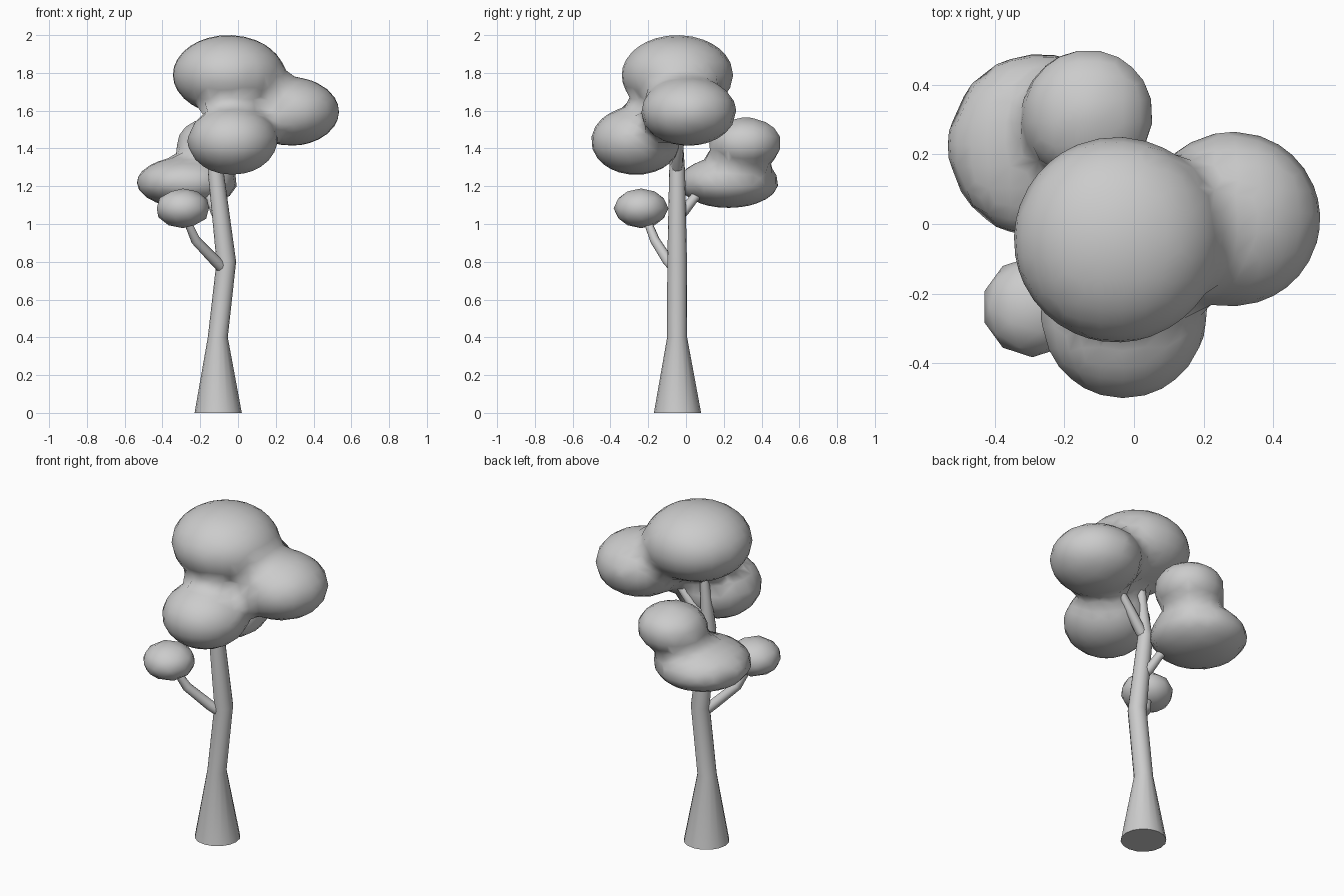
import bpy, bmesh, math
from mathutils import Vector, Matrix

if "Cube" in bpy.data.objects:
    bpy.data.objects.remove(bpy.data.objects["Cube"])


def finish(name, bm, angle=60):
    bmesh.ops.recalc_face_normals(bm, faces=bm.faces)
    me = bpy.data.meshes.new(name)
    bm.to_mesh(me)
    bm.free()
    ob = bpy.data.objects.new(name, me)
    bpy.context.collection.objects.link(ob)
    bpy.ops.object.select_all(action='DESELECT')
    ob.select_set(True)
    bpy.context.view_layer.objects.active = ob
    bpy.ops.object.shade_smooth_by_angle(angle=math.radians(angle))
    return ob


def tube(name, path, sides, upright=False):
    """Tapered tube through (x, y, z, radius) points."""
    bm = bmesh.new()
    pts = [Vector(p[:3]) for p in path]
    rings = []
    for i, p in enumerate(path):
        d = pts[min(i + 1, len(pts) - 1)] - pts[max(i - 1, 0)]
        rot = Matrix() if upright else d.to_track_quat('Z', 'Y').to_matrix().to_4x4()
        ring = []
        for s in range(sides):
            a = 2 * math.pi * s / sides
            ring.append(bm.verts.new(pts[i] + rot @ Vector((math.cos(a), math.sin(a), 0)) * p[3]))
        rings.append(ring)
    for a, b in zip(rings, rings[1:]):
        for s in range(sides):
            t = (s + 1) % sides
            bm.faces.new((a[s], a[t], b[t], b[s]))
    bm.faces.new(rings[0])
    bm.faces.new(rings[-1])
    return finish(name, bm)


def add_blob(bm, blob, subdiv):
    x, y, z, r, rz = blob
    m = Matrix.Translation((x, y, z)) @ Matrix.Diagonal((r, r, rz, 1))
    bmesh.ops.create_icosphere(bm, subdivisions=subdiv, radius=1, matrix=m)


def field(p, blobs, k=0.035):
    """Smoothly blended distance to a group of ellipsoids."""
    total = 0
    for x, y, z, r, rz in blobs:
        v = p - Vector((x, y, z))
        q = Vector((v.x / r, v.y / r, v.z / rz))
        g = Vector((q.x / r, q.y / r, q.z / rz))
        d = q.length * (q.length - 1) / max(g.length, 1e-6)
        total += math.exp(min(-d / k, 50))
    return -k * math.log(max(total, 1e-20))


def foliage(name, blobs, voxel=0.065):
    """Merge blobs into one skin, then pull it onto the blended surface."""
    bm = bmesh.new()
    for b in blobs:
        add_blob(bm, b, 4)
    src = finish(name + "_source", bm)
    mod = src.modifiers.new("merge", 'REMESH')
    mod.mode = 'VOXEL'
    mod.voxel_size = voxel
    ev = src.evaluated_get(bpy.context.evaluated_depsgraph_get())
    bm = bmesh.new()
    bm.from_mesh(ev.to_mesh())
    bpy.data.objects.remove(src)
    e = 0.002
    axes = [Vector((e, 0, 0)), Vector((0, e, 0)), Vector((0, 0, e))]
    for step in range(5):
        if step < 3:
            bmesh.ops.smooth_vert(bm, verts=bm.verts, factor=0.5,
                                  use_axis_x=True, use_axis_y=True, use_axis_z=True)
        for v in bm.verts:
            g = Vector([(field(v.co + a, blobs) - field(v.co - a, blobs)) / (2 * e) for a in axes])
            move = g * (field(v.co, blobs) / max(g.length_squared, 0.1))
            if move.length > 0.05:
                move.length = 0.05
            v.co -= move
    return finish(name, bm, 80)


# Trunk with flared base
tube("trunk", [(-.105, -.045, 0, .125), (-.107, -.047, .4, .053), (-.062, -.047, .8, .052),
               (-.118, -.047, 1.28, .042), (-.1, -.047, 1.45, .03), (-.08, -.047, 1.66, .022)], 16, True)

# Branches
tube("low_branch", [(-.08, -.06, .765, .03), (-.12, -.095, .805, .029),
                    (-.225, -.165, .915, .026), (-.275, -.21, 1.03, .02)], 10)
tube("back_branch", [(-.1, -.05, 1.03, .028), (-.12, -.01, 1.07, .028),
                     (-.145, .045, 1.14, .025), (-.19, .12, 1.2, .02)], 10)
tube("upper_branch", [(-.12, -.047, 1.28, .03), (-.085, -.047, 1.31, .03),
                      (-.01, -.04, 1.4, .028), (.09, -.03, 1.52, .02)], 10)

# Foliage: x, y, z, horizontal radius, vertical radius
foliage("top_foliage", [(-.05, -.045, 1.79, .295, .21), (.285, .015, 1.595, .25, .18),
                        (-.03, -.265, 1.44, .237, .18)])
foliage("back_foliage", [(-.27, .225, 1.22, .265, .135), (-.13, .315, 1.43, .19, .135)])
bm = bmesh.new()
add_blob(bm, (-.292, -.238, 1.083, .145, .105), 2)
finish("small_foliage", bm, 80)
